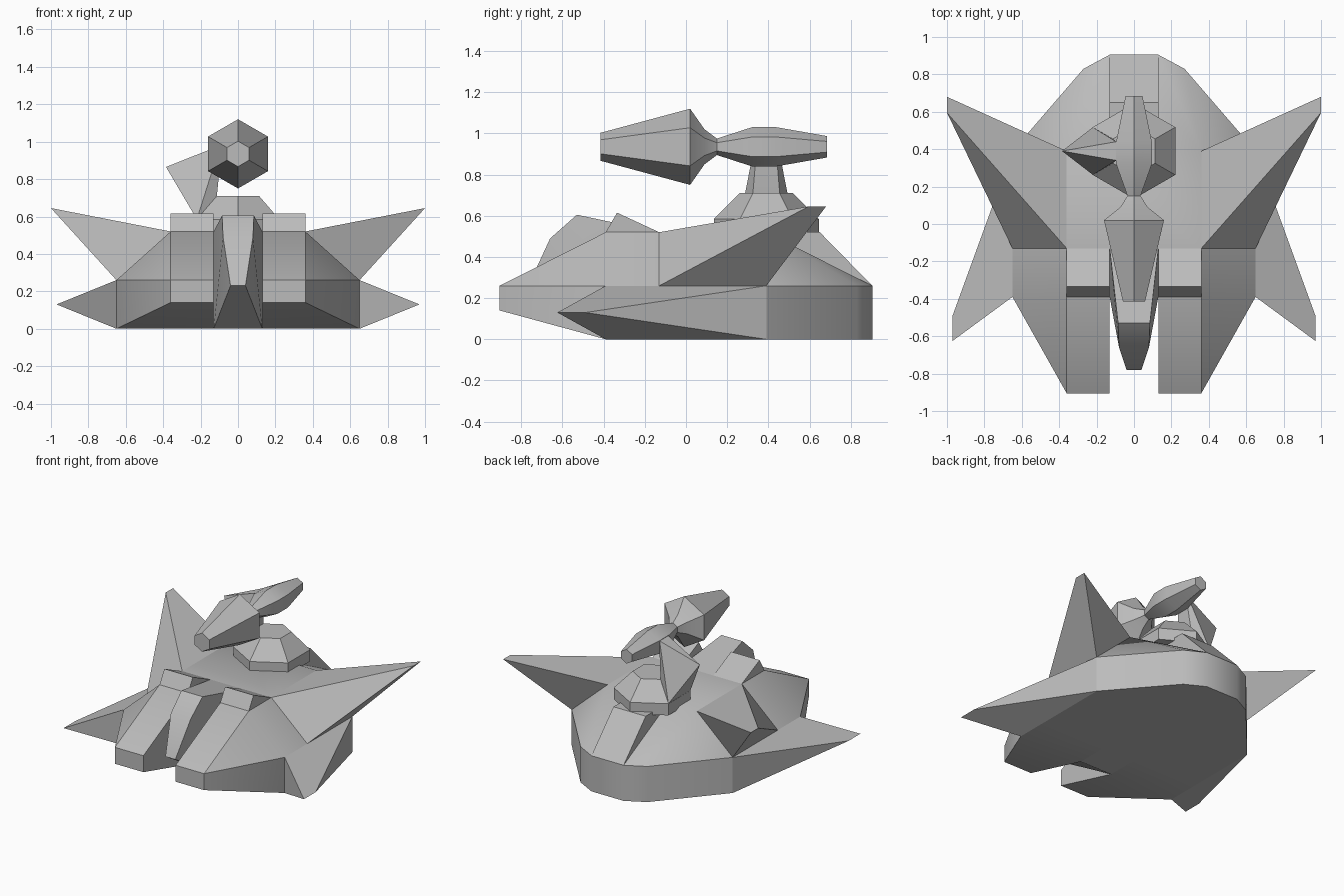
import bpy, bmesh, math
from mathutils import Vector

if "Cube" in bpy.data.objects:
    bpy.data.objects.remove(bpy.data.objects["Cube"], do_unlink=True)

GREY = (0.5, 0.5, 0.5, 1)
mat = bpy.data.materials.new("plain grey")
mat.use_nodes = True
mat.diffuse_color = GREY
mat.node_tree.nodes["Principled BSDF"].inputs["Base Color"].default_value = GREY


def finish(name, bm):
    bmesh.ops.recalc_face_normals(bm, faces=bm.faces)
    mesh = bpy.data.meshes.new(name)
    bm.to_mesh(mesh)
    bm.free()
    mesh.materials.append(mat)
    obj = bpy.data.objects.new(name, mesh)
    bpy.context.collection.objects.link(obj)
    bpy.ops.object.select_all(action="DESELECT")
    obj.select_set(True)
    bpy.context.view_layer.objects.active = obj
    bpy.ops.object.shade_smooth_by_angle(angle=math.radians(30))
    return obj


def faceted(name, points):
    """Closed faceted solid spanning its corner points."""
    bm = bmesh.new()
    for p in points:
        bm.verts.new(p)
    res = bmesh.ops.convex_hull(bm, input=bm.verts)
    loose = [v for v in bm.verts if not v.link_faces]
    bmesh.ops.delete(bm, geom=loose, context="VERTS")
    bmesh.ops.dissolve_limit(bm, angle_limit=0.02, verts=bm.verts, edges=bm.edges)
    return finish(name, bm)


def flip(points):
    return [(-x, y, z) for x, y, z in points]


def both(points):
    return points + flip(points)


def pair(name, points):
    faceted("left_" + name, points)
    faceted("right_" + name, flip(points))


def hex_loft(name, sections, place):
    """Loft six-sided rings; place maps (u, v, station) to a position."""
    bm = bmesh.new()
    rings = []
    for station, ru, rv in sections:
        ring = []
        for i in range(6):
            a = math.pi / 3 * i
            ring.append(bm.verts.new(place(ru * math.sin(a), rv * math.cos(a), station)))
        rings.append(ring)
    for a, b in zip(rings, rings[1:]):
        for i in range(6):
            j = (i + 1) % 6
            bm.faces.new((a[i], a[j], b[j], b[i]))
    bm.faces.new(rings[0])
    bm.faces.new(rings[-1])
    return finish(name, bm)


# Main dimensions shared by the hull parts
IN, MID, OUT = 0.13, 0.36, 0.65
FRONT, STEP, BACK = -0.39, -0.13, 0.39
RIM, DECK = 0.26, 0.52

# Rear hull with rounded stern
outline = [(OUT, STEP), (OUT, BACK), (0.27, 0.83), (IN, 0.905)]
hull = [(x, y, z) for x, y in outline for z in (0, RIM)]
hull += [(MID, STEP, DECK), (MID, BACK, DECK)]
faceted("rear_hull", both(hull))

# Stern ridge
faceted("stern_ridge", both([(IN, y, z) for y, z in
        ((0.3, RIM), (0.3, DECK), (0.65, DECK), (0.905, RIM))]))

# Front prongs with their raised caps
prong = [(x, -0.905, z) for x in (IN, MID) for z in (0.14, RIM)]
prong += [(x, y, DECK) for x in (IN, MID) for y in (FRONT, STEP)]
prong += [(OUT, y, z) for y in (FRONT, STEP) for z in (0, RIM)]
prong += [(IN, y, 0) for y in (FRONT, STEP)]
pair("prong", prong)
pair("prong_cap", [(x, y, z) for x in (IN, MID)
     for y, z in ((FRONT, DECK), (-0.335, 0.615), (STEP, DECK))])

# Low side fins, swept forward
pair("side_fin", [(OUT, y, z) for y in (FRONT, BACK) for z in (0, RIM)]
     + [(0.97, -0.625, 0.13), (0.97, -0.49, 0.13)])

# High wings, swept back
pair("wing", [(x, y, z) for x, z in ((MID, DECK), (OUT, RIM)) for y in (STEP, BACK)]
     + [(1, 0.595, 0.645), (1, 0.68, 0.645)])

# Central nose between the prongs
faceted("nose", both([(IN, STEP, 0), (IN, STEP, DECK), (IN, FRONT, 0),
        (0.085, -0.53, 0.605), (0.08, -0.66, 0.49), (0.04, -0.78, 0.23)]))

# Turret base
hex_loft("turret_base", [(0.5, 0.255, 0.255), (0.585, 0.255, 0.255), (0.71, 0.13, 0.13)],
         lambda u, v, s: (u, BACK + v, s))

# Gun body running front to back
hex_loft("gun", [(-0.415, 0.068, 0.068), (0.02, 0.185, 0.185), (0.09, 0.085, 0.085),
                 (0.15, 0.04, 0.04), (0.32, 0.11, 0.095), (0.44, 0.11, 0.095),
                 (0.685, 0.052, 0.052)],
         lambda u, v, s: (u, s, 0.935 + v))

# Bent arm carrying the gun on the right of the turret
arm = [(-0.385, BACK, 0.865)]
for side in (-1, 1):
    arm += [(-0.22, BACK + side * 0.127, 0.585), (-0.113, BACK + side * 0.065, 0.71),
            (-0.095, BACK + side * 0.05, 0.89), (-0.095, BACK + side * 0.05, 0.98)]
faceted("gun_arm", arm)
